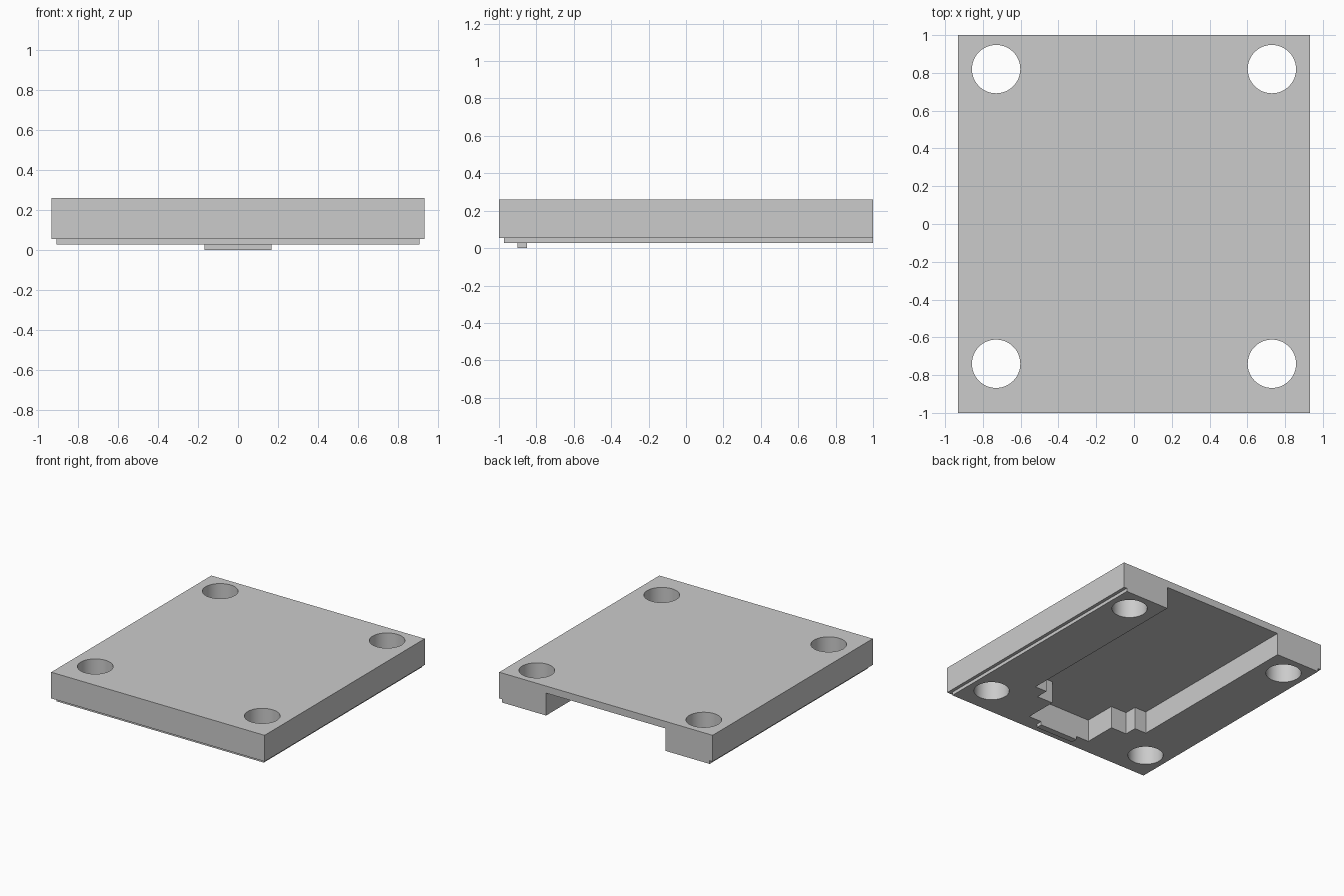
import bpy, bmesh, math

cube = bpy.data.objects.get("Cube")
if cube:
    bpy.data.objects.remove(cube, do_unlink=True)

grey = bpy.data.materials.new("plain grey")
grey.use_nodes = True
colour = (0.6, 0.6, 0.6, 1)
grey.diffuse_color = colour
grey.node_tree.nodes["Principled BSDF"].inputs["Base Color"].default_value = colour


def prism(name, outline, z0, z1):
    """Extrude a flat outline from z0 up to z1."""
    bm = bmesh.new()
    face = bm.faces.new([bm.verts.new((x, y, z0)) for x, y in outline])
    top = bmesh.ops.extrude_face_region(bm, geom=[face])["geom"]
    for v in top:
        if isinstance(v, bmesh.types.BMVert):
            v.co.z = z1
    bmesh.ops.recalc_face_normals(bm, faces=bm.faces)
    mesh = bpy.data.meshes.new(name)
    bm.to_mesh(mesh)
    bm.free()
    mesh.materials.append(grey)
    obj = bpy.data.objects.new(name, mesh)
    bpy.context.collection.objects.link(obj)
    return obj


def box(x, y0, y1):
    return [(-x, y0), (x, y0), (x, y1), (-x, y1)]


def circle(cx, cy, r, n=64):
    return [(cx + r * math.cos(2 * math.pi * i / n),
             cy + r * math.sin(2 * math.pi * i / n)) for i in range(n)]


def combine(target, tool, operation):
    """Apply a boolean and drop the tool object."""
    tool.hide_render = True
    mod = target.modifiers.new("boolean", 'BOOLEAN')
    mod.operation = operation
    mod.solver = 'EXACT'
    mod.object = tool
    bpy.context.view_layer.objects.active = target
    bpy.ops.object.modifier_apply(modifier=mod.name)
    bpy.data.objects.remove(tool, do_unlink=True)


# Cover slab with a shallow inset lip underneath, flush at the back
cover = prism("cover_plate", box(0.933, -1, 1), 0.053, 0.26)
combine(cover, prism("lip", box(0.907, -0.973, 1), 0.027, 0.15), 'UNION')

# Stepped pocket in the underside, open at the back
half = [(0.523, 1.1), (0.523, -0.49), (0.42, -0.49),
        (0.42, -0.59), (0.28, -0.59), (0.28, -0.85)]
pocket = half + [(-x, y) for x, y in reversed(half)]
combine(cover, prism("pocket_cutter", pocket, -0.1, 0.204), 'DIFFERENCE')

# Four through holes
for x in (-0.73, 0.73):
    for y in (-0.74, 0.82):
        combine(cover, prism("hole_cutter", circle(x, y, 0.128), -0.1, 0.4),
                'DIFFERENCE')

# Locating tab at the front edge of the pocket
prism("locating_tab", box(0.167, -0.9, -0.85), 0, 0.027)

# Smooth the hole walls, keep all corners sharp
bpy.ops.object.select_all(action='DESELECT')
cover.select_set(True)
bpy.context.view_layer.objects.active = cover
bpy.ops.object.shade_smooth_by_angle(angle=math.radians(30))
